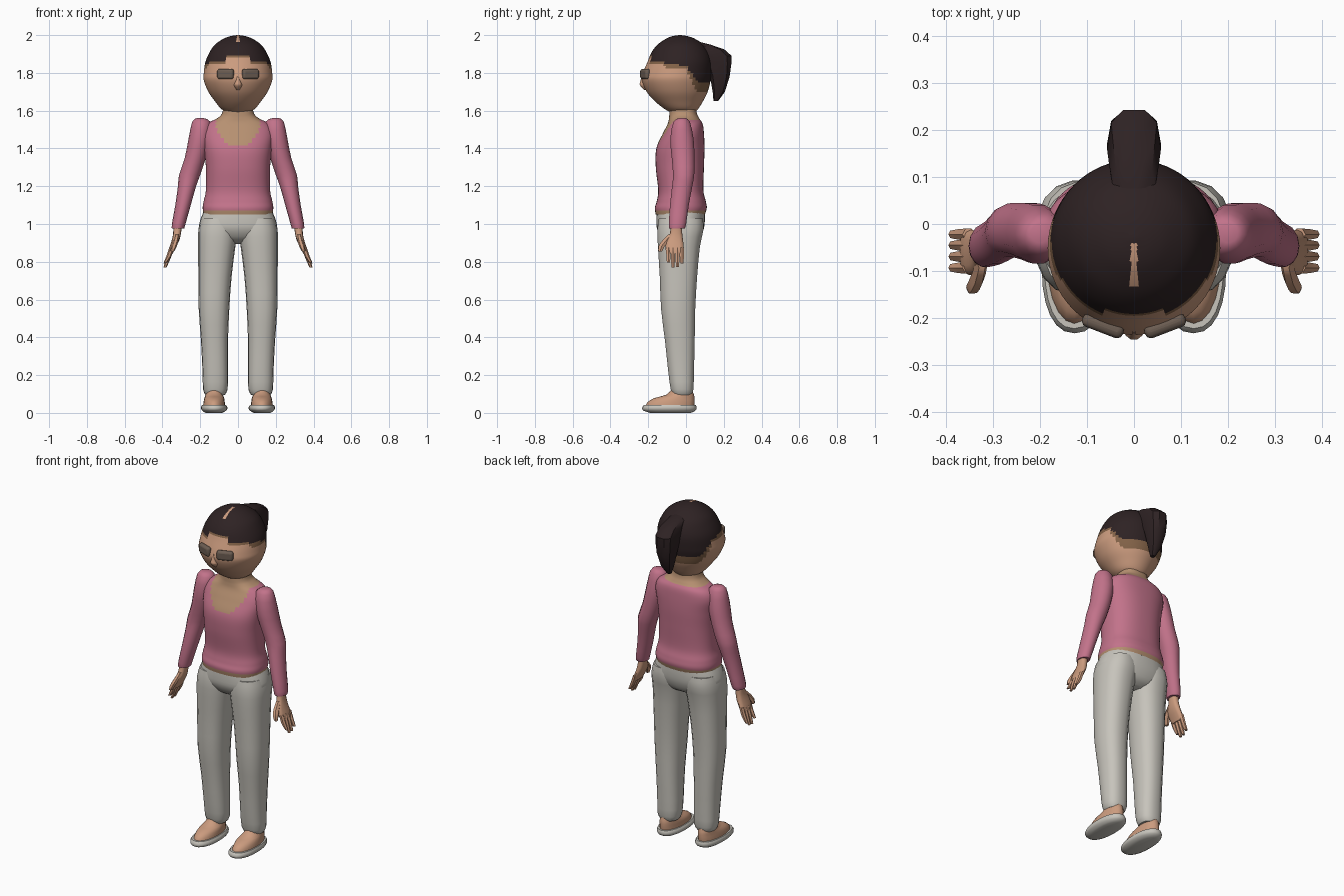
import bpy, bmesh, math


def material(name, rgb):
    m = bpy.data.materials.new(name)
    m.diffuse_color = (*rgb, 1)
    return m


SKIN = material("skin", (0.60, 0.33, 0.21))
CHEST = material("neck skin", (0.47, 0.28, 0.165))
EDGE = material("hairline brown", (0.23, 0.125, 0.065))
HAIR = material("dark hair", (0.027, 0.016, 0.017))
PINK = material("pink knit", (0.54, 0.17, 0.255))
CLOTH = material("pale grey cloth", (0.57, 0.55, 0.50))
EYE = material("eye grey", (0.15, 0.11, 0.085))


def finish(ob, angle=50, mirror=False):
    if mirror:
        ob.modifiers.new("mirror", 'MIRROR')
    bpy.ops.object.select_all(action='DESELECT')
    ob.select_set(True)
    bpy.context.view_layer.objects.active = ob
    if angle:
        bpy.ops.object.shade_smooth_by_angle(angle=math.radians(angle))


def spline(keys, sub):
    """Smooth interpolation between the key sections."""
    out = []
    for i in range(len(keys) - 1):
        p0, p1 = keys[max(i - 1, 0)], keys[i]
        p2, p3 = keys[i + 1], keys[min(i + 2, len(keys) - 1)]
        for s in range(sub):
            t = s / sub
            out.append([0.5 * (2 * b + (c - a) * t + (2 * a - 5 * b + 4 * c - d) * t * t
                               + (3 * b - a - 3 * c + d) * t ** 3)
                        for a, b, c, d in zip(p0, p1, p2, p3)])
    return out + [list(keys[-1])]


def loft(name, keys, mats, n=20, sub=3, power=2.0, rule=None, mirror=False, angle=50):
    """Skin level sections given as (z, x min, x max, y min, y max)."""
    bm = bmesh.new()
    rings = []
    for z, x0, x1, y0, y1 in spline(keys, sub):
        ring = []
        for k in range(n):
            a = 2 * math.pi * k / n
            c, s = math.cos(a), math.sin(a)
            u = math.copysign(abs(c) ** (2 / power), c)
            v = math.copysign(abs(s) ** (2 / power), s)
            ring.append(bm.verts.new(((x0 + x1 + u * (x1 - x0)) / 2,
                                      (y0 + y1 + v * (y1 - y0)) / 2, z)))
        rings.append(ring)
    for a, b in zip(rings, rings[1:]):
        for k in range(n):
            bm.faces.new((a[k], a[(k + 1) % n], b[(k + 1) % n], b[k]))
    bm.faces.new(rings[0])
    bm.faces.new(rings[-1])
    bmesh.ops.recalc_face_normals(bm, faces=bm.faces[:])
    if rule:
        for f in bm.faces:
            f.material_index = rule(f.calc_center_median())
    me = bpy.data.meshes.new(name)
    bm.to_mesh(me)
    bm.free()
    for m in mats:
        me.materials.append(m)
    ob = bpy.data.objects.new(name, me)
    bpy.context.collection.objects.link(ob)
    finish(ob, angle, mirror)
    return ob


def sym(rows):
    return [(z, -r, r, a, b) for z, r, a, b in rows]


# Head: skin below, hair cap above a hairline that drops behind the ears
def head_rule(p):
    if abs(p.x) < 0.007 and -0.135 < p.y < -0.04 and p.z > 1.9:
        return 0                                   # parting
    if p.y < -0.12:
        h, strip = (1.895, 0.015) if abs(p.x) < 0.06 else (1.865, 0.02)
    elif p.y < 0:
        h, strip = 1.845 - 0.1 * (p.y + 0.06), 0.02
    else:
        h = max(1.75, 1.84 - 1.4 * p.y)
        strip = min(0.055, 0.02 + 0.6 * p.y)
    return 2 if p.z > h else 1 if p.z > h - strip else 0


loft("head", sym([
    (1.59, 0.055, -0.08, 0.045), (1.61, 0.09, -0.115, 0.065), (1.65, 0.122, -0.165, 0.09),
    (1.70, 0.157, -0.208, 0.115), (1.76, 0.181, -0.234, 0.13), (1.80, 0.181, -0.228, 0.135),
    (1.86, 0.172, -0.203, 0.135), (1.91, 0.15, -0.182, 0.12), (1.95, 0.122, -0.15, 0.092),
    (1.98, 0.078, -0.107, 0.048), (1.994, 0.042, -0.073, 0.01), (2.0, 0.006, -0.036, -0.026)]),
    [SKIN, EDGE, HAIR], n=64, sub=5, rule=head_rule)

loft("nose", sym([(1.71, 0.008, -0.222, -0.20), (1.735, 0.022, -0.245, -0.20),
                  (1.755, 0.015, -0.243, -0.20), (1.80, 0.006, -0.23, -0.20)]), [SKIN], n=10)

# Ponytail
loft("ponytail", sym([
    (1.65, 0.012, 0.145, 0.17), (1.70, 0.033, 0.14, 0.207), (1.78, 0.05, 0.125, 0.233),
    (1.85, 0.057, 0.10, 0.243), (1.89, 0.057, 0.07, 0.245), (1.925, 0.053, 0.05, 0.205),
    (1.95, 0.045, 0.03, 0.13), (1.965, 0.02, 0.02, 0.07)]),
    [HAIR], n=10, sub=1, power=2.6, angle=35)

# Eyes: rounded dark plates set into the face
bpy.ops.mesh.primitive_cube_add(size=1)
eye = bpy.context.object
eye.name = "eyes"
for v in eye.data.vertices:
    x, y, z = v.co.x * 0.092, v.co.y * 0.03, v.co.z * 0.055
    a = math.radians(21)
    v.co = (0.066 + x * math.cos(a) - y * math.sin(a),
            -0.216 + x * math.sin(a) + y * math.cos(a), 1.794 + z)
eye.data.materials.append(EYE)
bev = eye.modifiers.new("round", 'BEVEL')
bev.width, bev.segments = 0.013, 3
finish(eye, 50, True)


# Torso and neck: scooped pullover with a bare strip at the waist
def torso_rule(p):
    if p.z < 1.07:
        return 0
    scoop = (p.x / 0.118) ** 2 + ((p.z - 1.55) / 0.14) ** 2 < 1 and p.y < 0
    return 0 if scoop or p.z > 1.55 else 1


loft("torso", sym([
    (1.05, 0.182, -0.16, 0.10), (1.085, 0.187, -0.165, 0.11), (1.12, 0.182, -0.155, 0.105),
    (1.18, 0.17, -0.147, 0.092), (1.30, 0.17, -0.16, 0.095), (1.40, 0.18, -0.157, 0.098),
    (1.48, 0.188, -0.122, 0.095), (1.53, 0.165, -0.097, 0.088), (1.56, 0.11, -0.09, 0.07),
    (1.59, 0.083, -0.088, 0.057), (1.66, 0.075, -0.085, 0.05)]),
    [CHEST, PINK], n=56, sub=6, power=2.4, rule=torso_rule)

# Sleeved arms
loft("arms", [
    (1.56, 0.18, 0.22, -0.04, 0.0), (1.54, 0.145, 0.243, -0.068, 0.022),
    (1.45, 0.145, 0.262, -0.085, 0.042), (1.35, 0.17, 0.282, -0.077, 0.046),
    (1.26, 0.20, 0.312, -0.07, 0.045), (1.20, 0.222, 0.318, -0.075, 0.035),
    (1.10, 0.25, 0.332, -0.086, 0.016), (1.0, 0.278, 0.35, -0.092, 0.002),
    (0.975, 0.285, 0.35, -0.09, -0.006)], [PINK], n=14, sub=2, mirror=True)

# Hands
loft("palms", [
    (1.0, 0.295, 0.343, -0.08, -0.02), (0.95, 0.302, 0.343, -0.085, -0.02),
    (0.91, 0.312, 0.352, -0.105, -0.015), (0.865, 0.335, 0.367, -0.108, -0.012),
    (0.845, 0.345, 0.37, -0.10, -0.016)], [SKIN], n=12, sub=2, power=2.6, mirror=True)
for i, (y, tip) in enumerate([(-0.093, 0.795), (-0.069, 0.77), (-0.045, 0.772), (-0.022, 0.79)]):
    loft(f"finger_{i + 1}", [
        (0.875, 0.338, 0.364, y - 0.014, y + 0.014), (0.83, 0.352, 0.379, y - 0.013, y + 0.013),
        (tip, 0.378, 0.394, y - 0.009, y + 0.009)], [SKIN], n=6, sub=2, mirror=True)
loft("thumbs", [
    (0.945, 0.31, 0.335, -0.095, -0.06), (0.91, 0.315, 0.345, -0.13, -0.085),
    (0.88, 0.325, 0.355, -0.148, -0.112), (0.855, 0.338, 0.356, -0.148, -0.125)],
    [SKIN], n=6, sub=2, mirror=True)

# Trousers
loft("trouser_hips", sym([
    (1.065, 0.182, -0.155, 0.10), (1.02, 0.20, -0.157, 0.10), (0.97, 0.203, -0.152, 0.093),
    (0.92, 0.14, -0.12, 0.07), (0.895, 0.06, -0.07, 0.03)]), [CLOTH], n=32, power=2.4)
loft("trouser_legs", [
    (1.03, 0.01, 0.195, -0.145, 0.09), (0.97, 0.002, 0.21, -0.153, 0.094),
    (0.88, 0.014, 0.211, -0.15, 0.075), (0.72, 0.034, 0.21, -0.14, 0.06),
    (0.55, 0.046, 0.208, -0.133, 0.05), (0.38, 0.053, 0.196, -0.112, 0.047),
    (0.22, 0.053, 0.188, -0.095, 0.043), (0.125, 0.055, 0.185, -0.082, 0.04),
    (0.095, 0.07, 0.172, -0.07, 0.03)], [CLOTH], n=18, sub=2, power=2.4, mirror=True)

# Feet in flat open shoes
loft("feet", [
    (0.03, 0.068, 0.185, -0.215, 0.042), (0.055, 0.07, 0.183, -0.205, 0.045),
    (0.078, 0.073, 0.178, -0.17, 0.045), (0.096, 0.08, 0.172, -0.105, 0.042),
    (0.13, 0.085, 0.165, -0.07, 0.03)], [SKIN], n=20, sub=2, mirror=True)
loft("shoe_soles", [
    (0.0, 0.085, 0.172, -0.19, 0.025), (0.012, 0.062, 0.19, -0.226, 0.05),
    (0.028, 0.056, 0.196, -0.232, 0.056), (0.043, 0.064, 0.19, -0.222, 0.052)],
    [CLOTH], n=24, sub=2, power=2.3, mirror=True)
